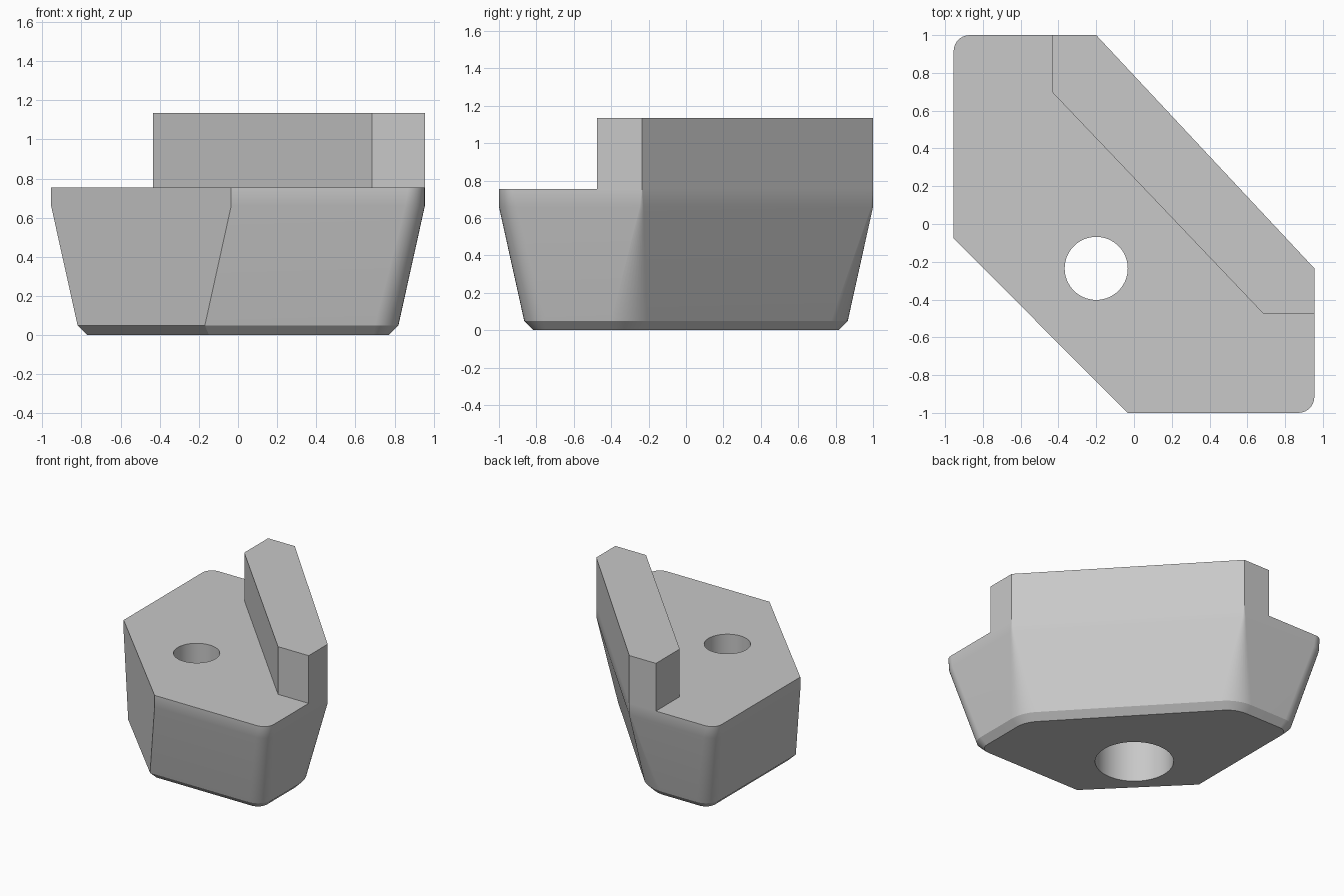
import bpy, bmesh, math
from mathutils import Vector

if "Cube" in bpy.data.objects:
    bpy.data.objects.remove(bpy.data.objects["Cube"])

grey = bpy.data.materials.new("plain grey")
grey.use_nodes = True
grey.diffuse_color = (0.58, 0.58, 0.58, 1)
grey.node_tree.nodes["Principled BSDF"].inputs["Base Color"].default_value = grey.diffuse_color

STEPS = 8
OUTLINE = [Vector(p) for p in
           [(-0.955, -0.075), (-0.035, -1), (0.955, -1), (0.955, -0.235), (-0.2, 1), (-0.955, 1)]]


def ring(inset, plain_inset, tight, wide):
    """Outline moved inwards; the first edge is the plain upright face with sharp ends."""
    count = len(OUTLINE)
    normals = []
    for i in range(count):
        d = (OUTLINE[(i + 1) % count] - OUTLINE[i]).normalized()
        normals.append(Vector((d.y, -d.x)))
    points = []
    for i, corner in enumerate(OUTLINE):
        n1, n2 = normals[i - 1], normals[i]
        a = plain_inset if i == 1 else inset
        b = plain_inset if i == 0 else inset
        # Intersection of the two shifted edges
        k1, k2 = n1.dot(corner) - a, n2.dot(corner) - b
        det = n1.x * n2.y - n1.y * n2.x
        c = Vector(((k1 * n2.y - k2 * n1.y) / det, (n1.x * k2 - n2.x * k1) / det))
        if i < 2:
            points.append(c)
            continue
        r = wide if i in (3, 4) else tight
        centre = c - r * (n1 + n2) / (1 + n1.dot(n2))
        start = math.atan2(n1.y, n1.x)
        sweep = math.acos(n1.dot(n2))
        for s in range(STEPS + 1):
            t = start + sweep * s / STEPS
            points.append(centre + r * Vector((math.cos(t), math.sin(t))))
    return points


def loft(name, sections):
    """Closed solid through stacked (height, points) rings."""
    bm = bmesh.new()
    rings = [[bm.verts.new((p[0], p[1], z)) for p in pts] for z, pts in sections]
    for low, high in zip(rings, rings[1:]):
        for i in range(len(low)):
            j = (i + 1) % len(low)
            bm.faces.new((low[i], low[j], high[j], high[i]))
    bm.faces.new(rings[0][::-1])
    bm.faces.new(rings[-1])
    bmesh.ops.recalc_face_normals(bm, faces=bm.faces)
    mesh = bpy.data.meshes.new(name)
    bm.to_mesh(mesh)
    bm.free()
    mesh.materials.append(grey)
    obj = bpy.data.objects.new(name, mesh)
    bpy.context.collection.objects.link(obj)
    return obj


def circle(radius):
    return [(-0.2 + radius * math.cos(math.tau * i / 64),
             -0.235 + radius * math.sin(math.tau * i / 64)) for i in range(64)]


# Tapered body with chamfered foot and softened corners
body = loft("tapered_body", [
    (0, ring(0.185, 0.05, 0.08, 0.22)),
    (0.05, ring(0.135, 0, 0.12, 0.28)),
    (0.66, ring(0, 0, 0.1, 0.03)),
    (0.755, ring(0, 0, 0.085, 0.003)),
])

# Stepped bolt hole, wider below
cutter = loft("hole_cutter", [
    (-0.2, circle(0.283)), (0.42, circle(0.283)), (0.42, circle(0.167)), (1, circle(0.167))])
cutter.hide_render = True
cut = body.modifiers.new("bolt_hole", "BOOLEAN")
cut.operation = "DIFFERENCE"
cut.solver = "EXACT"
cut.object = cutter
bpy.context.view_layer.objects.active = body
body.select_set(True)
bpy.ops.object.modifier_apply(modifier=cut.name)
bpy.data.objects.remove(cutter)

# Upright fence along the rear diagonal
bar = [(-0.435, 1), (-0.435, 0.7), (0.685, -0.475), (0.955, -0.475), (0.955, -0.235), (-0.2, 1)]
loft("raised_fence", [(0.755, bar), (1.135, bar)])

# Smooth the rounded corners, keep the hard edges
bpy.ops.object.select_all(action="DESELECT")
body.select_set(True)
bpy.context.view_layer.objects.active = body
bpy.ops.object.shade_smooth_by_angle(angle=math.radians(28))
weighted = body.modifiers.new("even_shading", "WEIGHTED_NORMAL")
weighted.keep_sharp = True
